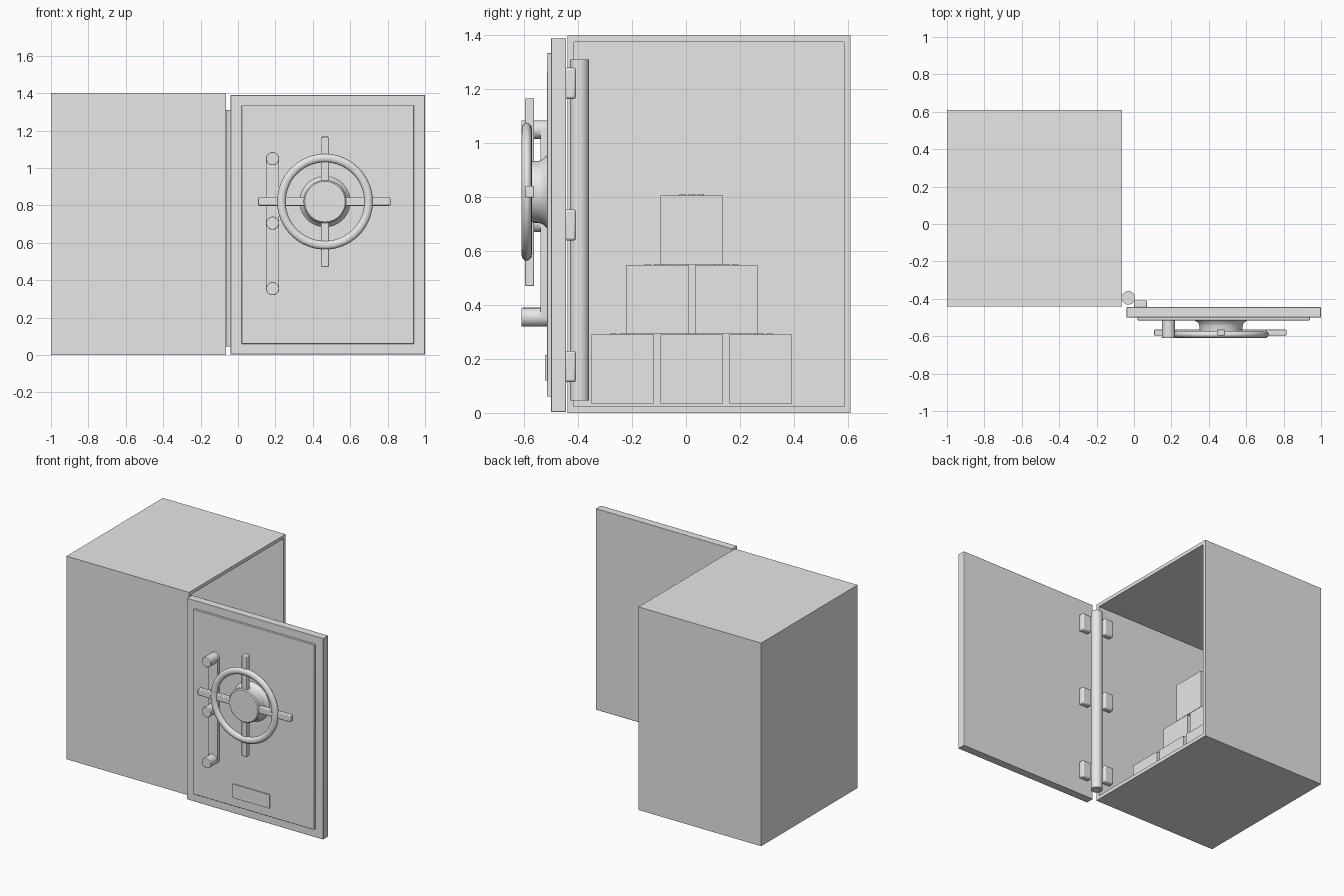
import bpy, bmesh, math
from mathutils import Matrix, Vector

if "Cube" in bpy.data.objects:
    bpy.data.objects.remove(bpy.data.objects["Cube"], do_unlink=True)

steel = bpy.data.materials.new("plain_grey")
steel.use_nodes = True
GREY = (0.8, 0.8, 0.8, 1)
steel.diffuse_color = GREY
steel.node_tree.nodes["Principled BSDF"].inputs["Base Color"].default_value = GREY


def finish(name, bm, bevel=0, segments=2):
    """Turn a bmesh into a named object with sharp edges kept."""
    bmesh.ops.recalc_face_normals(bm, faces=bm.faces)
    mesh = bpy.data.meshes.new(name)
    bm.to_mesh(mesh)
    bm.free()
    obj = bpy.data.objects.new(name, mesh)
    bpy.context.collection.objects.link(obj)
    mesh.materials.append(steel)
    bpy.ops.object.select_all(action='DESELECT')
    obj.select_set(True)
    bpy.context.view_layer.objects.active = obj
    bpy.ops.object.shade_smooth_by_angle(angle=math.radians(35))
    if bevel:
        mod = obj.modifiers.new("soft_edges", 'BEVEL')
        mod.width, mod.segments = bevel, segments
    return obj


def box_mesh(x, y, z):
    bm = bmesh.new()
    bmesh.ops.create_cube(bm, size=1)
    for v in bm.verts:
        v.co = Vector([(a + b) / 2 + c * (b - a) for (a, b), c in zip((x, y, z), v.co)])
    return bm


def box(name, x, y, z, bevel=0):
    return finish(name, box_mesh(x, y, z), bevel)


def rod(name, centre, radius, length, axis='Y', bevel=0):
    bm = bmesh.new()
    turn = Matrix.Rotation(math.pi / 2, 4, 'X') if axis == 'Y' else Matrix()
    bmesh.ops.create_cone(bm, cap_ends=True, segments=40, radius1=radius, radius2=radius,
                          depth=length, matrix=Matrix.Translation(centre) @ turn)
    obj = finish(name, bm)
    if bevel:
        mod = obj.modifiers.new("soft_edges", 'BEVEL')
        mod.width, mod.segments, mod.limit_method = bevel, 2, 'ANGLE'
    return obj


def lathe(name, profile, centre, closed, steps):
    """Spin (radius, depth) points about a front-to-back axis."""
    bm = bmesh.new()
    cx, cz = centre
    verts = [bm.verts.new((cx + r, y, cz)) for r, y in profile]
    pairs = list(zip(verts, verts[1:]))
    if closed:
        pairs.append((verts[-1], verts[0]))
    edges = [bm.edges.new(p) for p in pairs]
    bmesh.ops.spin(bm, geom=verts + edges, cent=(cx, 0, cz), axis=(0, 1, 0),
                   angle=math.tau, steps=steps)
    bmesh.ops.remove_doubles(bm, verts=bm.verts, dist=0.0001)
    return finish(name, bm)


# Safe body: a box hollowed out from its open side
bm = box_mesh((-1, -0.065), (-0.44, 0.61), (0, 1.4))
mouth = max(bm.faces, key=lambda f: f.calc_center_median().x)
bmesh.ops.inset_region(bm, faces=[mouth], thickness=0.034)
inner = bmesh.ops.extrude_discrete_faces(bm, faces=[mouth])["faces"][0]
bmesh.ops.translate(bm, verts=inner.verts, vec=(-0.9, 0, 0))
finish("safe_body", bm)

# Open door with raised panel and small plate
box("door", (-0.04, 1), (-0.5, -0.445), (0.003, 1.39), 0.003)
box("door_panel", (0.02, 0.94), (-0.515, -0.495), (0.06, 1.335), 0.003)
box("door_plate", (0.325, 0.605), (-0.522, -0.514), (0.12, 0.215))

# Hinge post and its brackets on the door and inside the body
rod("hinge_post", (-0.03, -0.395, 0.678), 0.036, 1.265, 'Z')
for i, z in enumerate((0.172, 0.697, 1.222)):
    span = (z - 0.058, z + 0.058)
    box(f"door_bracket_{i}", (0, 0.07), (-0.45, -0.408), span, 0.009)
    box(f"body_bracket_{i}", (-0.145, -0.075), (-0.411, -0.369), span, 0.009)

# Handwheel: hub, flattened rim and four spokes
WX, WZ, SPOKE_Y = 0.465, 0.82, (-0.597, -0.563)
hub = [(0, -0.603), (0.108, -0.603), (0.115, -0.596), (0.115, -0.545),
       (0.121, -0.53), (0.135, -0.515), (0, -0.513)]
lathe("wheel_hub", hub, (WX, WZ), False, 48)
ring = [(0.233 + 0.023 * math.cos(a), -0.591 + 0.019 * math.sin(a))
        for a in (math.tau * k / 16 for k in range(16))]
lathe("wheel_rim", ring, (WX, WZ), True, 64)
box("wheel_spoke_upright", (WX - 0.021, WX + 0.021), SPOKE_Y, (WZ - 0.35, WZ + 0.347), 0.005)
box("wheel_spoke_level", (WX - 0.357, WX + 0.35), SPOKE_Y, (WZ - 0.022, WZ + 0.022), 0.005)

# Lock bar: rounded strip carrying three pegs
BX, BAR_R = 0.185, 0.035
bm = bmesh.new()
outline = []
for centre_z, start in ((1.05, 0), (0.355, math.pi)):
    for k in range(17):
        a = start + math.pi * k / 16
        outline.append(bm.verts.new((BX + BAR_R * math.cos(a), -0.54,
                                     centre_z + BAR_R * math.sin(a))))
face = bm.faces.new(outline)
back = bmesh.ops.extrude_face_region(bm, geom=[face], use_keep_orig=True)["geom"]
bmesh.ops.translate(bm, verts=[g for g in back if isinstance(g, bmesh.types.BMVert)],
                    vec=(0, 0.03, 0))
finish("lock_bar", bm)
for i, z in enumerate((0.355, 0.705, 1.05)):
    rod(f"lock_peg_{i}", (BX, -0.572, z), BAR_R, 0.076, 'Y', 0.003)

# Stacked blocks in a stepped pile, each with three thin strips on top
LENGTH, WIDTH, HEIGHT, STEP = 0.215, 0.232, 0.256, 0.256
layers = [(3, (-0.392, -0.628)), (2, (-0.532,)), (1, (-0.532,))]
for level, (count, rows) in enumerate(layers):
    low = 0.034 + level * 0.258
    for row, x in enumerate(rows):
        for k in range(count):
            y = 0.021 + (k - (count - 1) / 2) * STEP
            tag = f"{level}_{row}_{k}"
            box("block_" + tag, (x - LENGTH / 2, x + LENGTH / 2),
                (y - WIDTH / 2, y + WIDTH / 2), (low, low + HEIGHT))
            for s in (-1, 0, 1):
                mid = y + s * 0.034
                box(f"block_strip_{tag}_{s + 1}", (x - 0.08, x + 0.08),
                    (mid - 0.012, mid + 0.012), (low + HEIGHT - 0.002, low + HEIGHT + 0.005))
